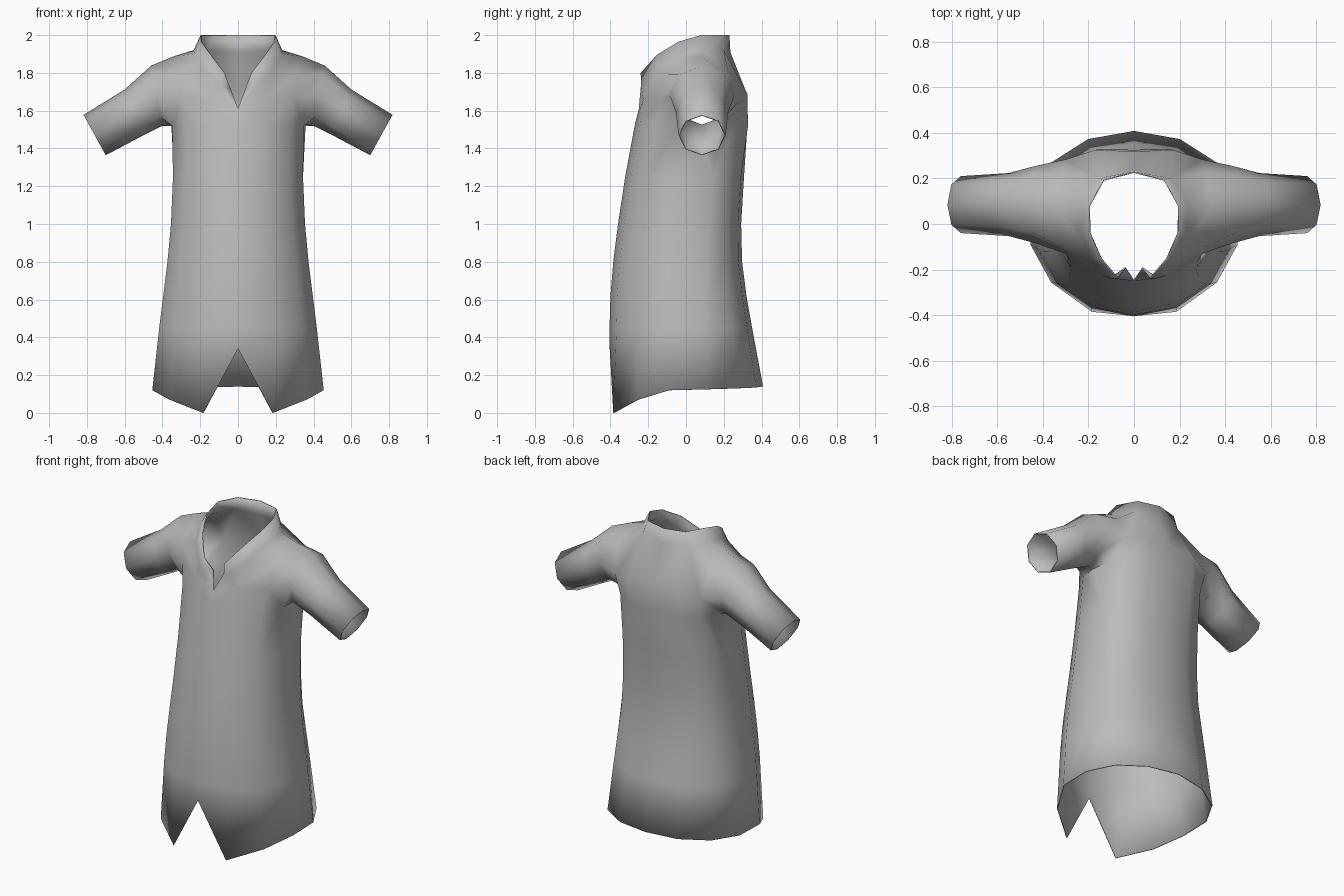
import bpy
import bmesh
from math import sin, cos, pi, radians

default_cube = bpy.data.objects.get("Cube")
if default_cube:
    bpy.data.objects.remove(default_cube, do_unlink=True)

cloth = bpy.data.materials.new("grey cloth")
cloth.use_nodes = True
grey = (0.5, 0.5, 0.5, 1)
cloth.diffuse_color = grey
cloth.node_tree.nodes["Principled BSDF"].inputs["Base Color"].default_value = grey

bm = bmesh.new()


def points(coords):
    return [bm.verts.new(c) for c in coords]


def face(*verts):
    bm.faces.new(verts)


def bridge(lower, upper, closed=False):
    count = len(lower)
    for i in range(count if closed else count - 1):
        j = (i + 1) % count
        face(lower[i], lower[j], upper[j], upper[i])


def half_ring(heights, width, front, back, power):
    """Half of a fourteen-sided oval from front to back; a low power squares its back."""
    middle, depth = (front + back) / 2, (back - front) / 2
    ring = []
    for i, z in enumerate(heights):
        c = -cos(i * pi / 7)
        c = c ** power if c > 0 else c
        x = width * sin(i * pi / 7) if 0 < i < 7 else 0
        ring += points([(x, middle + depth * c, z)])
    return ring


# Skirt and trunk: split, dipping hem, then level rings up to the armpit
hem = half_ring((0.34, 0, 0.07, 0.12, 0.125, 0.13, 0.135, 0.14), 0.465, -0.41, 0.408, 0.88)
hem[0].co.y = -0.404
hem[1].co.x, hem[1].co.y = 0.185, -0.385
rings = [hem]
for z, width, front, back, power in (
        (0.45, 0.428, -0.405, 0.35, 0.7),
        (0.62, 0.406, -0.4, 0.32, 0.6),
        (0.8, 0.383, -0.385, 0.297, 0.55),
        (1.0, 0.364, -0.36, 0.292, 0.5),
        (1.25, 0.353, -0.322, 0.307, 0.5)):
    rings.append(half_ring([z] * 8, width, front, back, power))
for lower, upper in zip(rings, rings[1:]):
    bridge(lower, upper)

chest = half_ring([1.52] * 8, 0.358, -0.272, 0.325, 0.52)
chest[6].co.y = 0.328
under = rings[-1]
armpit = bm.verts.new((0.358, 0.06, 1.525))
bridge(under[:4], chest[:4])
bridge(under[4:], chest[4:])
face(under[3], under[4], chest[4], armpit, chest[3])

# Arm hole
front_low, front_high, shoulder, back_high, back_low = points((
    (0.3, -0.13, 1.66), (0.315, -0.1, 1.79), (0.34, 0.08, 1.888),
    (0.32, 0.225, 1.8), (0.3, 0.283, 1.65)))
arm_hole = [armpit, chest[3], front_low, front_high,
            shoulder, back_high, back_low, chest[4]]

# Collar: outer base, and rim falling into the neck slit
base = points((
    (0.1, -0.238, 1.74), (0.19, -0.15, 1.83), (0.235, -0.03, 1.9),
    (0.235, 0.09, 1.92), (0.16, 0.2, 1.92), (0, 0.235, 1.91)))
rim = points((
    (0.072, -0.24, 1.8), (0.145, -0.155, 1.895), (0.196, -0.04, 1.965),
    (0.198, 0.08, 2), (0.135, 0.195, 2), (0, 0.23, 2)))
slit_end, slit_side = points(((0, -0.25, 1.61), (0.036, -0.195, 1.71)))
bridge(base, rim)

# Yoke between chest, arm hole and collar
breast, blade, spine = points((
    (0.14, -0.226, 1.66), (0.17, 0.325, 1.69), (0, 0.318, 1.7)))
face(chest[0], chest[1], breast, slit_end)
face(chest[1], chest[2], front_low, breast)
face(chest[2], chest[3], front_low)
face(chest[4], chest[5], back_low)
face(chest[5], chest[6], blade, back_low)
face(chest[6], chest[7], spine, blade)
face(slit_end, breast, base[0], slit_side)
face(slit_side, base[0], rim[0])
face(breast, base[1], base[0])
face(breast, front_low, front_high, base[1])
face(base[1], front_high, shoulder, base[2])
face(base[2], shoulder, base[3])
face(base[3], shoulder, back_high, base[4])
face(base[4], back_high, back_low, blade)
face(base[4], blade, spine, base[5])

# Sleeve: octagons given by their bottom and top points and half depth
previous = arm_hole
for low_x, low_z, high_x, high_z, depth in (
        (0.4, 1.52, 0.46, 1.838, 0.17),
        (0.5, 1.47, 0.6, 1.712, 0.138),
        (0.7, 1.364, 0.818, 1.578, 0.125)):
    ring = []
    for i in range(8):
        a = i * pi / 4
        t = (1 - cos(a)) / 2
        ring += points([(low_x + (high_x - low_x) * t,
                         0.085 - depth * sin(a),
                         low_z + (high_z - low_z) * t)])
    bridge(previous, ring, closed=True)
    previous = ring

bmesh.ops.recalc_face_normals(bm, faces=bm.faces)
bm.faces.ensure_lookup_table()
# Make sure the cloth faces outward at the front
if bm.faces[0].normal.y > 0:
    bmesh.ops.reverse_faces(bm, faces=bm.faces)
mesh = bpy.data.meshes.new("tunic")
bm.to_mesh(mesh)
bm.free()
mesh.materials.append(cloth)
tunic = bpy.data.objects.new("tunic", mesh)
bpy.context.collection.objects.link(tunic)

# Shade smooth, mirror to the other side, and give the cloth a little thickness
bpy.ops.object.select_all(action="DESELECT")
bpy.context.view_layer.objects.active = tunic
tunic.select_set(True)
mirror = tunic.modifiers.new("other side", "MIRROR")
mirror.use_clip = True
thickness = tunic.modifiers.new("cloth thickness", "SOLIDIFY")
thickness.thickness = 0.006
thickness.offset = -1
bpy.ops.object.shade_smooth_by_angle(angle=radians(60))
